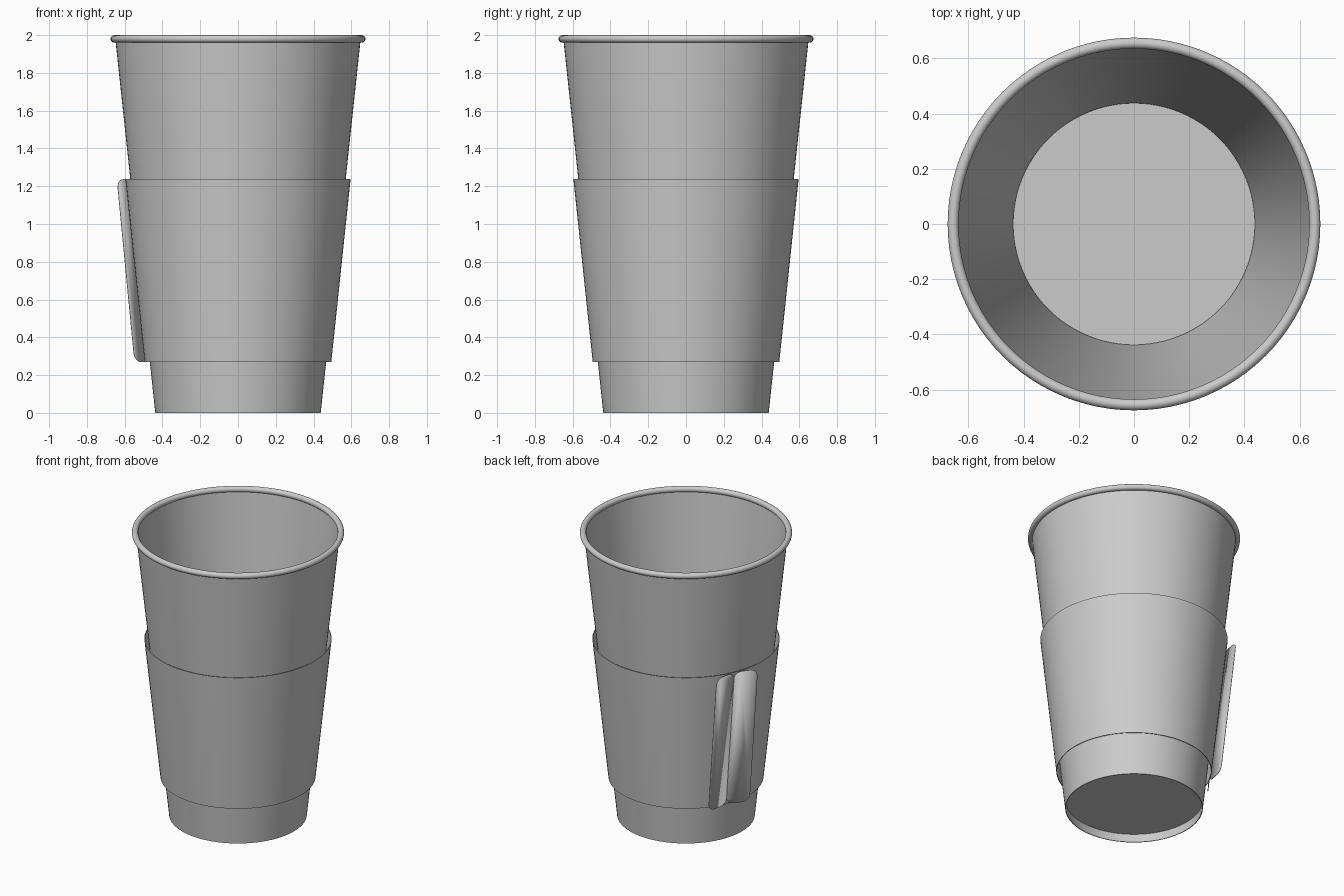
import bpy, bmesh, math
from mathutils import Vector

if "Cube" in bpy.data.objects:
    bpy.data.objects.remove(bpy.data.objects["Cube"])

SEG = 96


def make_object(name, bm):
    bmesh.ops.remove_doubles(bm, verts=bm.verts, dist=1e-5)
    bmesh.ops.recalc_face_normals(bm, faces=bm.faces)
    mesh = bpy.data.meshes.new(name)
    bm.to_mesh(mesh)
    bm.free()
    obj = bpy.data.objects.new(name, mesh)
    bpy.context.collection.objects.link(obj)
    bpy.ops.object.select_all(action='DESELECT')
    obj.select_set(True)
    bpy.context.view_layer.objects.active = obj
    bpy.ops.object.shade_smooth_by_angle(angle=math.radians(35))
    return obj


def lathe(name, profile, closed=False):
    """Revolve a (radius, z) profile about the z axis."""
    bm = bmesh.new()
    verts = [bm.verts.new((r, 0, z)) for r, z in profile]
    pairs = list(zip(verts, verts[1:]))
    if closed:
        pairs.append((verts[-1], verts[0]))
    edges = [bm.edges.new(p) for p in pairs]
    bmesh.ops.spin(bm, geom=verts + edges, cent=(0, 0, 0), axis=(0, 0, 1),
                   angle=math.tau, steps=SEG, use_duplicate=False)
    return make_object(name, bm)


# Thin tapered paper wall, open at both ends
lathe("cup_wall", [(0.438, 0), (0.648, 1.965), (0.643, 1.965), (0.433, 0)], closed=True)

# Rolled lip
lathe("rolled_rim", [(0.655 + 0.02 * math.cos(a), 1.98 + 0.02 * math.sin(a))
                     for a in (math.tau * i / 16 for i in range(16))], closed=True)

# Recessed floor
bm = bmesh.new()
bmesh.ops.create_circle(bm, cap_ends=True, segments=SEG, radius=0.438)
bmesh.ops.translate(bm, verts=bm.verts, vec=(0, 0, 0.06))
make_object("cup_floor", bm)

# Loose sleeve around the cup
Z0, Z1, R0, R1 = 0.27, 1.237, 0.494, 0.596
lathe("sleeve", [(R0, Z0), (R1, Z1), (R1 - 0.004, Z1), (R0 - 0.004, Z0)], closed=True)

# Pair of folded-out handle wings, rounded at the corners
AZ = math.radians(156)
OUT = Vector((math.cos(AZ), math.sin(AZ), 0))
SIDE = Vector((-math.sin(AZ), math.cos(AZ), 0))
WIDTH, LIFT, CORNER = 0.153, 0.037, 0.05


def handle_wing(name, sign):
    bm = bmesh.new()
    outline = []
    for cu, cz, start in ((WIDTH - CORNER, Z1 - CORNER, 0), (CORNER, Z1 - CORNER, 90),
                          (CORNER, Z0 + CORNER, 180), (WIDTH - CORNER, Z0 + CORNER, 270)):
        for i in range(7):
            a = math.radians(start + 15 * i)
            u, z = cu + CORNER * math.cos(a), cz + CORNER * math.sin(a)
            r = R0 + (R1 - R0) * (z - Z0) / (Z1 - Z0)
            p = OUT * (r + LIFT * u / WIDTH) + SIDE * (sign * u)
            outline.append(bm.verts.new((p.x, p.y, z)))
    bm.faces.new(outline)
    obj = make_object(name, bm)
    mod = obj.modifiers.new("paper", 'SOLIDIFY')
    mod.thickness = 0.004
    mod.offset = 0


for name, sign in (("handle_wing_left", -1), ("handle_wing_right", 1)):
    handle_wing(name, sign)
